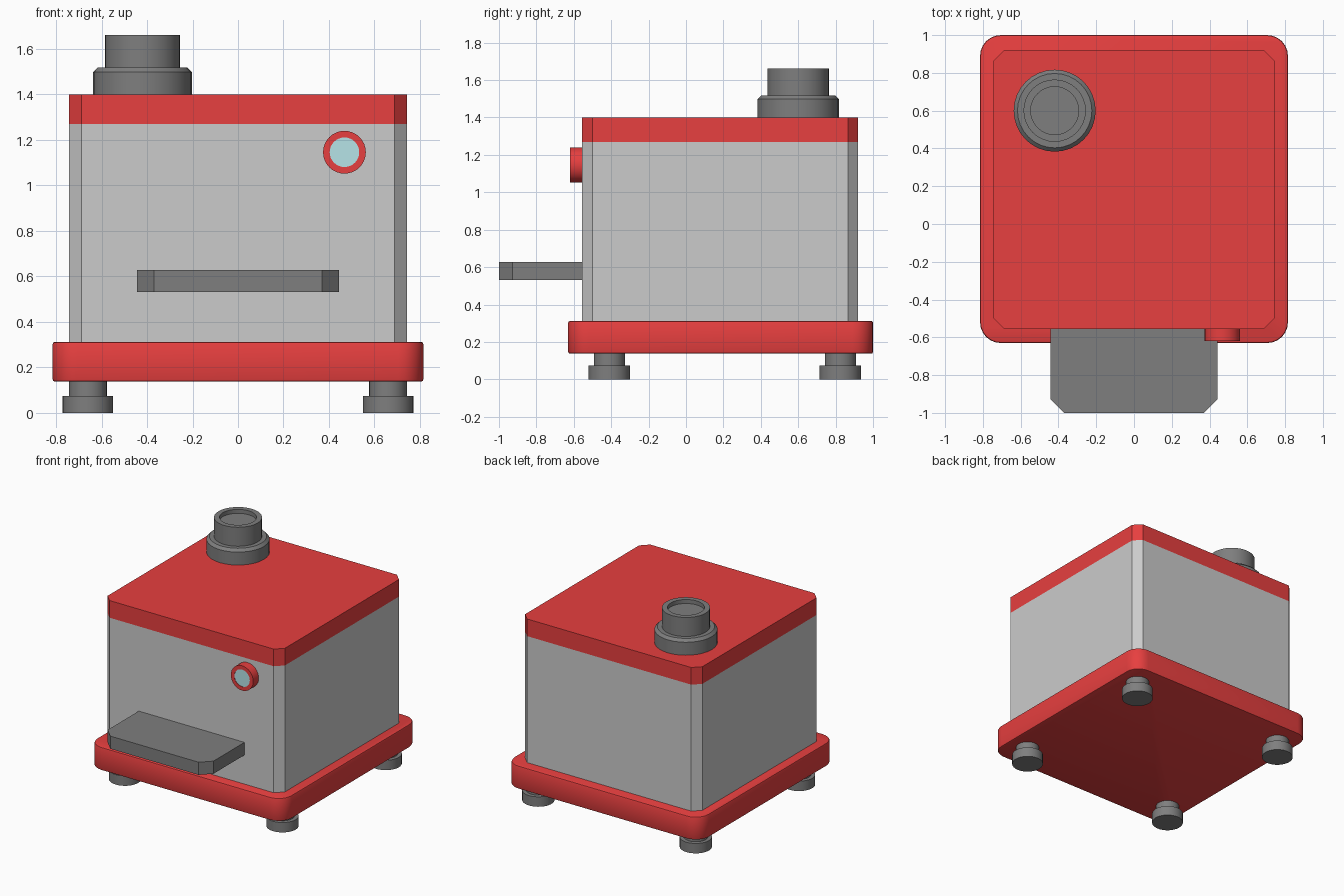
import bpy, bmesh
from math import radians, pi, cos, sin
from mathutils import Matrix

if "Cube" in bpy.data.objects:
    bpy.data.objects.remove(bpy.data.objects["Cube"])


def material(name, rgb):
    m = bpy.data.materials.new(name)
    m.diffuse_color = (*rgb, 1)
    m.use_nodes = True
    m.node_tree.nodes["Principled BSDF"].inputs["Base Color"].default_value = m.diffuse_color
    return m


RED = material("red_paint", (0.8, 0.05, 0.05))
DARK = material("dark_rubber", (0.21, 0.21, 0.21))
CYAN = material("cyan_glass", (0.47, 0.77, 0.8))


def finish(name, bm, mat=None, smooth=True):
    bmesh.ops.recalc_face_normals(bm, faces=bm.faces[:])
    me = bpy.data.meshes.new(name)
    bm.to_mesh(me)
    bm.free()
    if smooth:
        me.shade_smooth()
        me.set_sharp_from_angle(angle=radians(30))
    if mat:
        me.materials.append(mat)
    ob = bpy.data.objects.new(name, me)
    bpy.context.collection.objects.link(ob)
    return ob


def box(name, x, y, z, mat=None, corner=0.05, segs=1, rim=0.0, front_only=False):
    """Box from ranges, with cut or rounded vertical corners and an optional softened rim."""
    bm = bmesh.new()
    bmesh.ops.create_cube(bm, size=1)
    for v in bm.verts:
        for i, (lo, hi) in enumerate((x, y, z)):
            v.co[i] = lo if v.co[i] < 0 else hi
    edges = [e for e in bm.edges
             if abs(e.verts[0].co.z - e.verts[1].co.z) > 1e-4
             and (not front_only or e.verts[0].co.y < sum(y) / 2)]
    bmesh.ops.bevel(bm, geom=edges, offset=corner, segments=segs, profile=0.5, affect='EDGES')
    if rim:
        edges = [e for e in bm.edges if abs(e.verts[0].co.z - e.verts[1].co.z) < 1e-4]
        bmesh.ops.bevel(bm, geom=edges, offset=rim, segments=2, profile=0.5, affect='EDGES')
    return finish(name, bm, mat, smooth=segs > 1)


def lathe(name, profile, loc, mat, sides=32, rot=Matrix()):
    """Turned solid from (radius, height) points, capped at both ends."""
    bm = bmesh.new()
    rings = [[bm.verts.new((r * cos(2 * pi * i / sides), r * sin(2 * pi * i / sides), h))
              for i in range(sides)] for r, h in profile]
    for a, b in zip(rings, rings[1:]):
        for i in range(sides):
            j = (i + 1) % sides
            bm.faces.new((a[i], a[j], b[j], b[i]))
    bm.faces.new(rings[0][::-1])
    bm.faces.new(rings[-1])
    bm.transform(Matrix.Translation(loc) @ rot)
    return finish(name, bm, mat)


# Base tray, housing and flush lid
box("base", (-0.815, 0.815), (-0.63, 1.0), (0.137, 0.312), RED, corner=0.11, segs=6, rim=0.01)
box("housing", (-0.743, 0.743), (-0.555, 0.92), (0.31, 1.27), corner=0.055)
box("lid", (-0.743, 0.743), (-0.555, 0.92), (1.27, 1.4), RED, corner=0.055)

# Front shelf with cut front corners
box("front_shelf", (-0.443, 0.443), (-1.0, -0.55), (0.532, 0.628), DARK,
    corner=0.073, front_only=True)

# Stepped feet
for side, x in (("left", -0.66), ("right", 0.66)):
    for end, y in (("front", -0.41), ("back", 0.825)):
        lathe(f"foot_{end}_{side}",
              [(0.111, 0), (0.111, 0.075), (0.083, 0.075), (0.083, 0.14)], (x, y, 0), DARK)

# Chimney: chamfered collar, pipe and shallow mouth
lathe("chimney", [(0.217, 1.395), (0.217, 1.498), (0.197, 1.518), (0.165, 1.518),
                  (0.165, 1.662), (0.127, 1.662), (0.127, 1.632)], (-0.42, 0.6, 0), DARK)

# Round indicator on the front
facing = Matrix.Rotation(radians(90), 4, 'X')
spot = (0.468, -0.555, 1.146)
lathe("indicator_ring", [(0.094, -0.005), (0.094, 0.065), (0.065, 0.065), (0.065, 0.05)],
      spot, RED, rot=facing)
lathe("indicator_lens", [(0.065, 0.045), (0.065, 0.063)], spot, CYAN, rot=facing)
